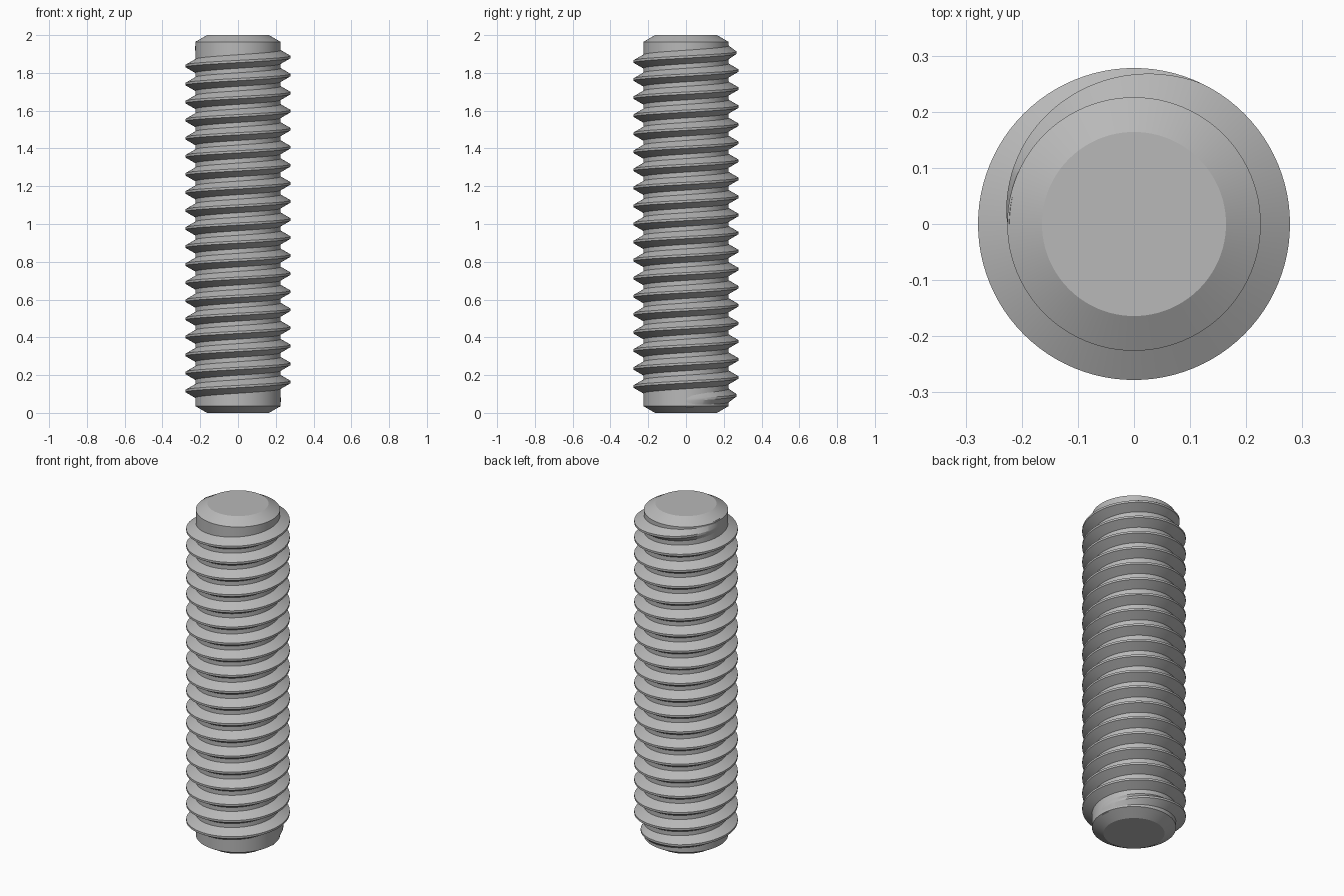
import bpy
import bmesh
import math

cube = bpy.data.objects.get("Cube")
if cube:
    bpy.data.objects.remove(cube, do_unlink=True)

# Main dimensions
HEIGHT = 2.0
ROOT, CREST, TIP = 0.226, 0.278, 0.164
CHAMFER = 0.036
TURNS, START_Z = 19.5, 0.068
PITCH = (HEIGHT - 2 * START_Z) / TURNS
SEGMENTS = 96
FADE = math.radians(115)
SINK = 0.004  # how far the thread foot is buried in the core

steel = bpy.data.materials.new("steel_grey")
steel.use_nodes = True
steel.diffuse_color = (0.48, 0.48, 0.48, 1)
steel.node_tree.nodes["Principled BSDF"].inputs["Base Color"].default_value = (0.48, 0.48, 0.48, 1)


def ring(bm, profile, angle):
    """Place (radius, z) points in the half plane at the given angle."""
    return [bm.verts.new((r * math.cos(angle), r * math.sin(angle), z)) for r, z in profile]


def bridge(bm, a, b, closed):
    for i in range(len(a) if closed else len(a) - 1):
        j = (i + 1) % len(a)
        bm.faces.new((a[i], b[i], b[j], a[j]))


def finish(bm, name):
    bmesh.ops.recalc_face_normals(bm, faces=bm.faces[:])
    mesh = bpy.data.meshes.new(name)
    bm.to_mesh(mesh)
    bm.free()
    mesh.materials.append(steel)
    obj = bpy.data.objects.new(name, mesh)
    bpy.context.collection.objects.link(obj)
    bpy.ops.object.select_all(action="DESELECT")
    obj.select_set(True)
    bpy.context.view_layer.objects.active = obj
    bpy.ops.object.shade_smooth_by_angle(angle=math.radians(25))


# Core rod with chamfered ends
bm = bmesh.new()
outline = [(TIP, 0), (ROOT, CHAMFER), (ROOT, HEIGHT - CHAMFER), (TIP, HEIGHT)]
rings = [ring(bm, outline, math.tau * i / SEGMENTS) for i in range(SEGMENTS)]
for i in range(SEGMENTS):
    bridge(bm, rings[i - 1], rings[i], False)
bm.faces.new([r[0] for r in rings])
bm.faces.new([r[-1] for r in rings])
finish(bm, "core_rod")

# Helical thread: flat crest, sloped flanks, fading into the rod at both ends
bm = bmesh.new()
crest_half = PITCH / 16
foot_half = PITCH * 3 / 8 + SINK * math.tan(math.radians(30))
end_angle = TURNS * math.tau
steps = int(TURNS * SEGMENTS)
sections = []
for i in range(steps + 1):
    angle = end_angle * i / steps
    fade = min(1, angle / FADE, (end_angle - angle) / FADE)
    crest = ROOT + (CREST - ROOT) * fade
    z = START_Z + PITCH * angle / math.tau
    section = [(ROOT - SINK, z - foot_half), (crest, z - crest_half),
               (crest, z + crest_half), (ROOT - SINK, z + foot_half)]
    sections.append(ring(bm, section, angle))
for a, b in zip(sections, sections[1:]):
    bridge(bm, a, b, True)
bm.faces.new(sections[0])
bm.faces.new(sections[-1])
finish(bm, "screw_thread")
